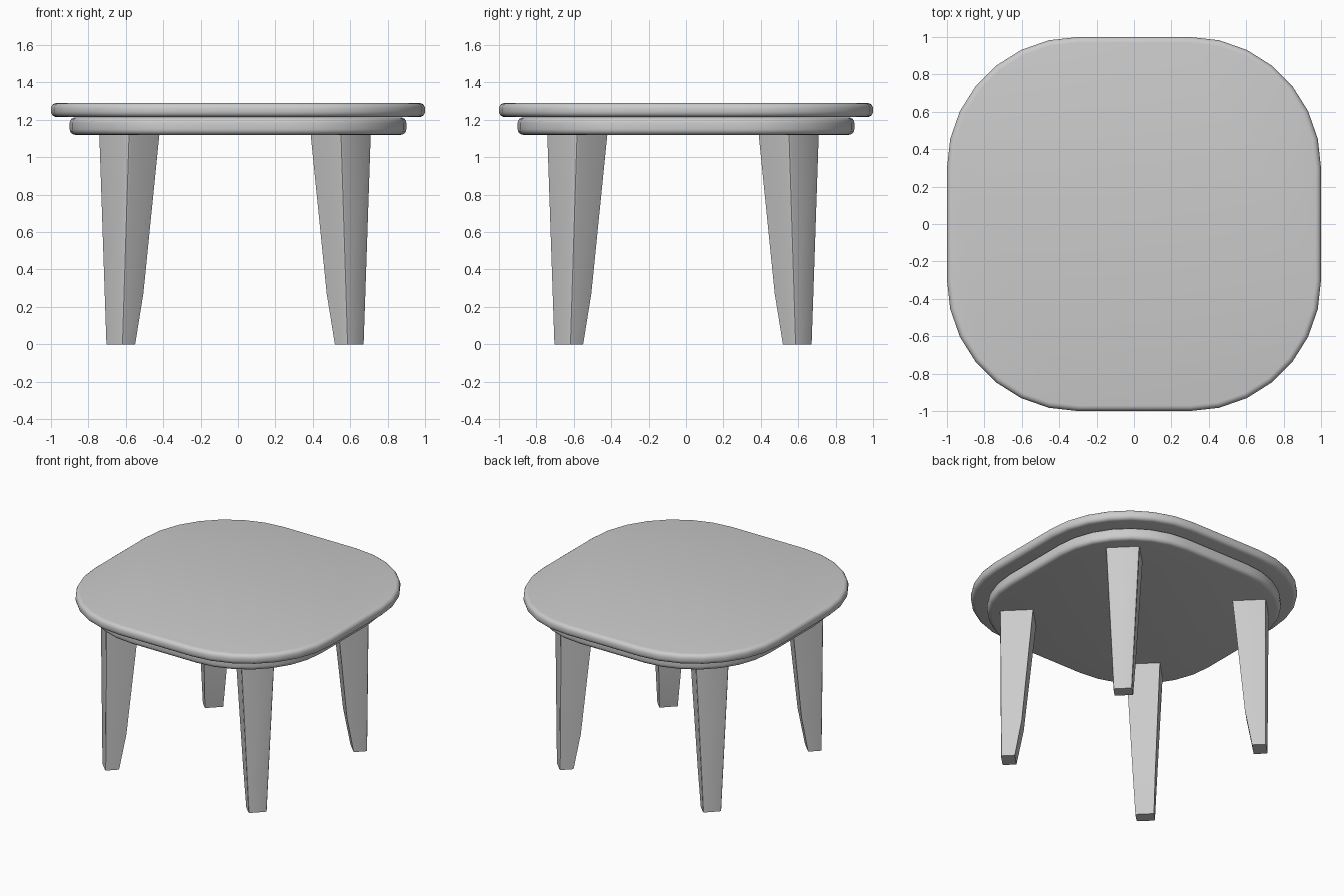
import bpy, bmesh
from math import sin, cos, pi, radians, sqrt
from mathutils import Matrix

if "Cube" in bpy.data.objects:
    bpy.data.objects.remove(bpy.data.objects["Cube"])


def finish(bm, name):
    bmesh.ops.recalc_face_normals(bm, faces=bm.faces)
    mesh = bpy.data.meshes.new(name)
    bm.to_mesh(mesh)
    bm.free()
    obj = bpy.data.objects.new(name, mesh)
    bpy.context.collection.objects.link(obj)
    bpy.ops.object.select_all(action='DESELECT')
    obj.select_set(True)
    bpy.context.view_layer.objects.active = obj
    bpy.ops.object.shade_smooth_by_angle(angle=radians(32))
    return obj


def loft(bm, rings):
    """Skin a stack of closed rings and cap both ends."""
    loops = [[bm.verts.new(p) for p in ring] for ring in rings]
    n = len(loops[0])
    for a, b in zip(loops, loops[1:]):
        for i in range(n):
            j = (i + 1) % n
            bm.faces.new((a[i], a[j], b[j], b[i]))
    bm.faces.new(loops[0][::-1])
    bm.faces.new(loops[-1])


def rounded_square(half, radius, z, segments=7):
    c = half - radius
    pts = []
    for q in range(4):
        sx, sy = ((1, 1), (-1, 1), (-1, -1), (1, -1))[q]
        for i in range(segments + 1):
            a = (q + i / segments) * pi / 2
            pts.append((sx * c + radius * cos(a), sy * c + radius * sin(a), z))
    return pts


def slab(name, half, radius, z0, z1, edge):
    """Rounded-square board with a rounded rim."""
    steps = 4
    rings = []
    for z, start in ((z0 + edge, -pi / 2), (z1 - edge, 0)):
        for i in range(steps + 1):
            a = start + i / steps * pi / 2
            inset = edge * (1 - cos(a))
            rings.append(rounded_square(half - inset, radius - inset, z + edge * sin(a)))
    bm = bmesh.new()
    loft(bm, rings)
    return finish(bm, name)


def leg(name, angle):
    """Tapered leg: upright outer face, inner face kinked near the foot."""
    # height, outer distance, inner distance, width, chamfer
    sections = ((0, 0.915, 0.819, 0.128, 0.014),
                (0.27, 0.916, 0.770, 0.153, 0.015),
                (1.13, 0.918, 0.688, 0.234, 0.018))
    rings = []
    for z, ro, ri, w, b in sections:
        h = w / 2
        m = b * (1 - sqrt(0.5)) * 0.8
        rings.append([(ri, -h, z), (ro - b, -h, z), (ro - m, -h + m, z), (ro, -h + b, z),
                      (ro, h - b, z), (ro - m, h - m, z), (ro - b, h, z), (ri, h, z)])
    bm = bmesh.new()
    loft(bm, rings)
    # the leg set sits slightly off the table centre
    bm.transform(Matrix.Translation((-0.016, -0.016, 0)) @ Matrix.Rotation(angle, 4, 'Z'))
    return finish(bm, name)


# Table top and the board beneath it
slab("table_top", 1.0, 0.70, 1.215, 1.29, 0.03)
slab("under_board", 0.90, 0.63, 1.12, 1.213, 0.03)

# Four legs facing the corners
for i, name in enumerate(("back_right_leg", "back_left_leg", "front_left_leg", "front_right_leg")):
    leg(name, radians(45 + 90 * i))
